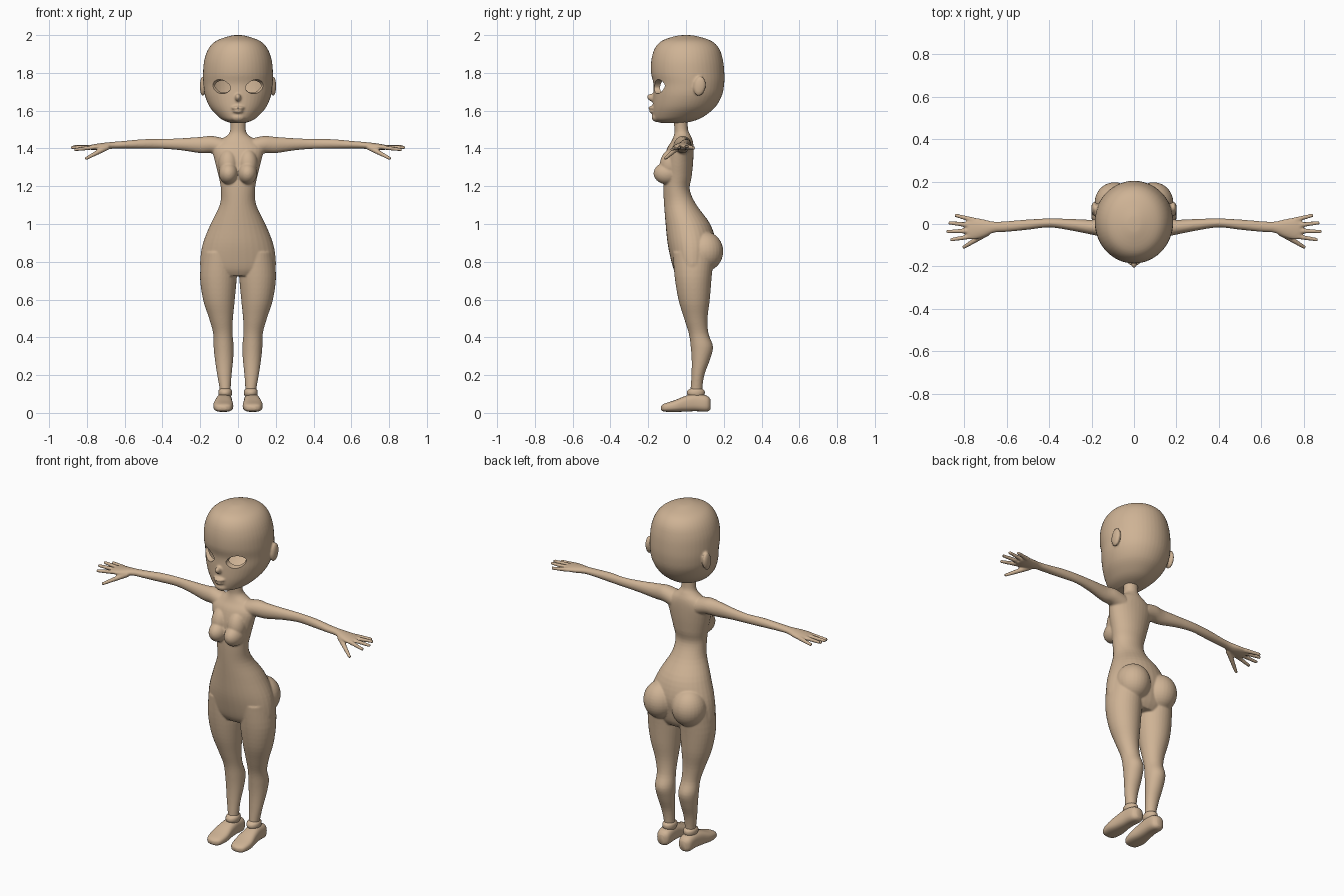
import bpy, bmesh, math
from mathutils import Vector, Matrix

if "Cube" in bpy.data.objects:
    bpy.data.objects.remove(bpy.data.objects["Cube"])

skin = bpy.data.materials.new("tan skin")
skin.diffuse_color = (0.62, 0.45, 0.30, 1)
skin.use_nodes = True
skin.node_tree.nodes["Principled BSDF"].inputs["Base Color"].default_value = skin.diffuse_color


def finish(bm, name):
    bmesh.ops.recalc_face_normals(bm, faces=bm.faces)
    me = bpy.data.meshes.new(name)
    bm.to_mesh(me)
    bm.free()
    ob = bpy.data.objects.new(name, me)
    bpy.context.collection.objects.link(ob)
    me.materials.append(skin)
    return ob


def activate(ob):
    bpy.ops.object.select_all(action='DESELECT')
    ob.select_set(True)
    bpy.context.view_layer.objects.active = ob


def apply_all(ob):
    activate(ob)
    for m in list(ob.modifiers):
        bpy.ops.object.modifier_apply(modifier=m.name)


def smooth(ob, deg):
    activate(ob)
    bpy.ops.object.shade_smooth_by_angle(angle=math.radians(deg))


def bridge(bm, rings):
    for r0, r1 in zip(rings, rings[1:]):
        n = len(r0)
        for i in range(n):
            bm.faces.new((r0[i], r0[(i + 1) % n], r1[(i + 1) % n], r1[i]))
    bm.faces.new(rings[0])
    bm.faces.new(rings[-1])


def loft(bm, axis, rows, s=1, p=1.0, n=32, steps=4):
    """Rows of (position on axis, centre a, centre b, radius a, radius b)."""
    rows = [Vector(r) for r in rows]
    pts = []
    for i in range(len(rows) - 1):
        a, b = rows[i], rows[i + 1]
        ma = (b - rows[max(i - 1, 0)]) / 2
        mb = (rows[min(i + 2, len(rows) - 1)] - a) / 2
        for k in range(steps):
            t = k / steps
            pts.append(a * (2*t**3 - 3*t**2 + 1) + ma * (t**3 - 2*t**2 + t)
                       + b * (3*t**2 - 2*t**3) + mb * (t**3 - t**2))
    pts.append(rows[-1])
    rings = []
    for t, a, b, ra, rb in pts:
        ring = []
        for i in range(n):
            w = 2 * math.pi * i / n
            c, d = math.cos(w), math.sin(w)
            co = [a + max(ra, .003) * math.copysign(abs(c) ** p, c),
                  b + max(rb, .003) * math.copysign(abs(d) ** p, d)]
            co.insert(axis, t)
            co[0] *= s
            ring.append(bm.verts.new(co))
        rings.append(ring)
    bridge(bm, rings)


def ball(bm, c, r, rot=0):
    m = Matrix.Translation(c) @ Matrix.Rotation(rot, 4, 'X') @ Matrix.Diagonal((*r, 1))
    bmesh.ops.create_uvsphere(bm, u_segments=28, v_segments=18, radius=1, matrix=m)


def finger(bm, a, b, r1, r2):
    a, b = Vector(a), Vector(b)
    m = Matrix.Translation((a + b) / 2) @ (b - a).to_track_quat('Z', 'Y').to_matrix().to_4x4()
    bmesh.ops.create_cone(bm, cap_ends=True, segments=14, radius1=r1, radius2=r2,
                          depth=(b - a).length, matrix=m)


def blend(ob, voxel, iters):
    r = ob.modifiers.new("blend", 'REMESH')
    r.mode = 'VOXEL'
    r.voxel_size = voxel
    sm = ob.modifiers.new("soften", 'SMOOTH')
    sm.factor = 0.5
    sm.iterations = iters


# torso and neck
bm = bmesh.new()
loft(bm, 2, [
    (1.57, 0, -.03, .042, .038), (1.50, 0, -.025, .041, .036), (1.47, 0, -.02, .056, .044),
    (1.44, 0, -.02, .10, .056), (1.40, 0, -.03, .135, .07), (1.33, 0, -.04, .122, .078),
    (1.25, 0, -.045, .102, .075), (1.18, 0, -.05, .09, .07), (1.10, 0, -.03, .097, .086),
    (1.0, 0, .01, .145, .118), (.90, 0, .03, .185, .128), (.82, 0, .033, .199, .115),
    (.76, 0, .035, .195, .10), (.725, 0, .035, .15, .08)])
for s in (1, -1):
    # bust and seat
    ball(bm, (s * .05, -.1, 1.268), (.051, .072, .058))
    ball(bm, (s * .052, -.08, 1.32), (.052, .058, .08), -.2)
    ball(bm, (s * .092, .1, .855), (.094, .097, .105))
    # legs
    loft(bm, 2, [
        (.85, .1, .04, .09, .11), (.72, .104, .038, .097, .098), (.6, .101, .043, .084, .083),
        (.5, .09, .052, .063, .062), (.42, .08, .067, .051, .052), (.35, .076, .084, .053, .059),
        (.28, .074, .078, .048, .048), (.2, .072, .063, .038, .034),
        (.12, .068, .055, .029, .031), (.05, .068, .055, .029, .031)], s)
    # arms and palms
    loft(bm, 0, [
        (.08, -.02, 1.405, .05, .05), (.14, -.017, 1.42, .045, .046), (.2, -.015, 1.418, .035, .043),
        (.3, -.003, 1.422, .027, .032), (.4, .005, 1.424, .021, .026), (.5, -.003, 1.424, .024, .025),
        (.6, -.012, 1.42, .025, .02), (.66, -.015, 1.417, .026, .018), (.71, -.02, 1.411, .042, .019),
        (.76, -.022, 1.407, .052, .016), (.785, -.022, 1.406, .045, .012)], s)
    # fingers and thumb
    for x0, y0, x1, y1, z1 in ((.755, .018, .845, .042, 1.402), (.765, -.006, .875, .006, 1.41),
                               (.765, -.032, .885, -.036, 1.405), (.755, -.056, .867, -.075, 1.393)):
        finger(bm, (s * x0, y0, 1.407), (s * x1, y1, z1), .0125, .0085)
    finger(bm, (s * .69, -.04, 1.408), (s * .807, -.112, 1.345), .016, .0085)
body = finish(bm, "body")
blend(body, .005, 5)
apply_all(body)
smooth(body, 60)

# head with nose, lips, chin and ears
bm = bmesh.new()
loft(bm, 2, [
    (2.0, 0, 0, .012, .012), (1.995, 0, 0, .045, .055), (1.97, 0, .003, .115, .13),
    (1.93, 0, .005, .155, .17), (1.87, 0, .006, .178, .189), (1.8, 0, .009, .185, .194),
    (1.74, 0, .015, .183, .187), (1.68, 0, .008, .175, .182), (1.62, 0, -.01, .15, .166),
    (1.575, 0, -.035, .112, .138), (1.55, 0, -.055, .08, .11), (1.535, 0, -.07, .04, .065)], n=48)
ball(bm, (0, -.178, 1.668), (.016, .03, .02), -.3)
ball(bm, (0, -.175, 1.615), (.034, .024, .010))
ball(bm, (0, -.173, 1.596), (.028, .023, .010))
ball(bm, (0, -.15, 1.565), (.04, .032, .026))
for s in (1, -1):
    ball(bm, (s * .186, .072, 1.73), (.016, .032, .052), -.15)
head = finish(bm, "head")
blend(head, .006, 3)

# eye openings: almond-shaped tapered cutters
bm = bmesh.new()
for s in (1, -1):
    out, side = Vector((s * .4, -.917, 0)), Vector((s * .917, .4, 0))
    mid = Vector((s * .092, -.147, 1.727))
    rings = []
    for depth, w, h in ((.05, .08, .045), (-.03, .046, .032)):
        ring = []
        for i in range(28):
            a = 2 * math.pi * i / 28
            u, v = w * math.cos(a), h * math.sin(a) * abs(math.sin(a)) ** .3
            ring.append(bm.verts.new(mid + out * depth + side * u + Vector((0, 0, v + .12 * u))))
        rings.append(ring)
    bridge(bm, rings)
cutter = finish(bm, "eye_cutter")
cutter.hide_render = True
cut = head.modifiers.new("eyes", 'BOOLEAN')
cut.object = cutter
cut.operation = 'DIFFERENCE'
cut.solver = 'EXACT'
apply_all(head)
bpy.data.objects.remove(cutter)
# open the socket floors so the hollow head shows
bm = bmesh.new()
bm.from_mesh(head.data)
bmesh.ops.delete(bm, geom=[f for f in bm.faces if len(f.verts) > 14], context='FACES')
bm.to_mesh(head.data)
bm.free()
smooth(head, 45)

# shoes and ankle cuffs
for s, label in ((1, "left"), (-1, "right")):
    bm = bmesh.new()
    loft(bm, 1, [
        (-.132, .078, .026, .015, .01), (-.115, .078, .028, .042, .021), (-.06, .078, .036, .053, .031),
        (0, .076, .049, .046, .042), (.05, .073, .055, .042, .046),
        (.11, .071, .049, .038, .042), (.13, .071, .045, .018, .025)], s, p=.75)
    smooth(finish(bm, label + "_shoe"), 60)
    bm = bmesh.new()
    loft(bm, 2, [(.085, .068, .054, .03, .036), (.1, .068, .052, .036, .047),
                 (.118, .068, .053, .035, .045), (.13, .068, .055, .026, .028)], s)
    smooth(finish(bm, label + "_ankle_cuff"), 60)
